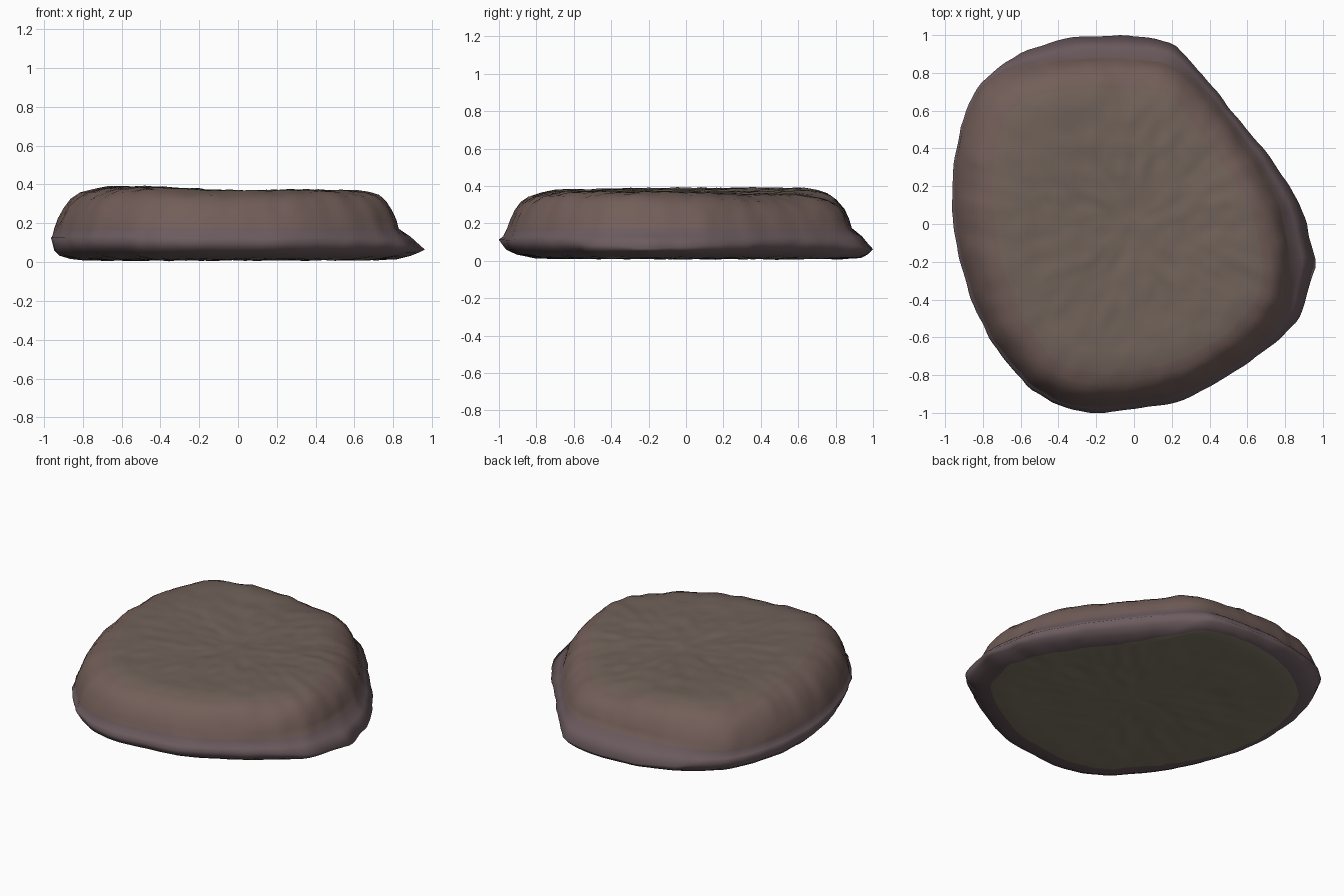
import bpy, bmesh, math
from mathutils import Vector, noise

if "Cube" in bpy.data.objects:
    bpy.data.objects.remove(bpy.data.objects["Cube"])

TAU = math.tau
SEGS = 160

# Outline of the widest rim, and of the raised body above it
RIM = [(0.1, .985), (-.1, 1), (-.32, .99), (-.55, .93), (-.7, .84), (-.82, .74), (-.9, .58),
       (-.955, .35), (-.965, .1), (-.935, -.15), (-.87, -.38), (-.76, -.62), (-.55, -.88),
       (-.38, -.97), (-.2, -1), (0, -.98), (.2, -.95), (.35, -.89), (.6, -.74), (.78, -.6),
       (.88, -.5), (.92, -.35), (.975, -.2), (.93, -.1), (.91, .03), (.85, .15), (.72, .36),
       (.55, .56), (.38, .77), (.22, .95)]
BODY = [(0, .89), (-.2, .9), (-.45, .88), (-.7, .82), (-.82, .725), (-.9, .57), (-.95, .35),
        (-.96, .1), (-.93, -.15), (-.86, -.38), (-.75, -.62), (-.54, -.87), (-.38, -.95),
        (-.2, -.97), (0, -.95), (.2, -.91), (.35, -.86), (.58, -.72), (.73, -.58), (.81, -.45),
        (.84, -.3), (.83, -.1), (.79, .1), (.67, .33), (.51, .55), (.35, .74), (.25, .83), (.15, .88)]


def radii(points):
    """Radius of an outline at each of SEGS even angles, straight between the points."""
    pts = sorted((Vector(p) for p in points), key=lambda p: math.atan2(p.y, p.x) % TAU)
    out = []
    for i in range(SEGS):
        d = Vector((math.cos(i / SEGS * TAU), math.sin(i / SEGS * TAU)))
        for p, q in zip(pts, pts[1:] + pts[:1]):
            if p.cross(d) >= 0 and d.cross(q) > 0:
                out.append(p.cross(q - p) / d.cross(q - p))
                break
    return [(out[i - 1] + 2 * out[i] + out[(i + 1) % SEGS]) / 4 for i in range(SEGS)]


rim, body = radii(RIM), radii(BODY)

# Rings from underside to top: (blend rim->body, inset, scale, height)
RINGS = [(0, .18, n / 14, .012) for n in range(1, 14)]
RINGS += [(0, .15, 1, .017), (0, .075, 1, .033), (0, .03, 1, .06), (0, 0, 1, None), (.55, .005, 1, .13),
          (1, .01, 1, .175), (1, .025, 1, .22), (1, .05, 1, .27), (1, .08, 1, .31),
          (1, .12, 1, .34), (1, .17, 1, .358), (1, .24, 1, .37)]
RINGS += [(1, .24, n / 16, .37) for n in range(15, 0, -1)]
LAST_BOTTOM, FIRST_SIDE, FIRST_TOP = 13, 18, 23


def blob(co, x, y, size):
    return math.exp(-((co.x - x) ** 2 + (co.y - y) ** 2) / size ** 2)


def bump(co):
    """Fine lumps over the meat; top is high at left, sunk at back right and dented at the back."""
    n = noise.noise(co * 13) * .009 + noise.noise(co * 5 + Vector((3, 1, 7))) * .006
    if co.z > .15:
        k = (co.z - .15) / .22
        left = max(0, min(1, -co.x * 2 + co.y * .3))
        co.z += k * (.018 * left + n - .034 * blob(co, .55, .6, .45)
                     - .02 * blob(co, 0, .72, .18) - .01 * blob(co, -.15, 0, .3))
    if co.z > .025:
        k = 1 + n * .7
        co.x, co.y = co.x * k, co.y * k
    else:
        co.z = max(0, co.z + n * .8)
    return co


bm = bmesh.new()
loops = []
for blend, inset, scale, z in RINGS:
    loop = []
    for i in range(SEGS):
        a = i / SEGS * TAU
        lip = rim[i] - body[i]
        back = max(0, math.sin(a)) ** 6
        left = max(0, -math.cos(a))
        if blend == 1:
            soft = 1 + .25 * left
        else:
            soft = 1 - .6 * back - .45 * left ** 6 + .3 * max(0, math.cos(a - math.radians(235))) ** 2
        r = (rim[i] + (body[i] - rim[i]) * blend - inset * soft) * scale
        h = max(.065, .13 - .55 * lip) - .01 * back if z is None else z
        h = min(h, .05) if z == .06 and lip > .06 else h
        loop.append(bm.verts.new(bump(Vector((r * math.cos(a), r * math.sin(a), h)))))
    loops.append(loop)
for k, (lo, hi) in enumerate(zip(loops, loops[1:])):
    for i in range(SEGS):
        j = (i + 1) % SEGS
        f = bm.faces.new((lo[i], lo[j], hi[j], hi[i]))
        f.material_index = sum(k >= s for s in (LAST_BOTTOM, FIRST_SIDE, FIRST_TOP))
# Close the middle of the underside and the top
for loop, slot in ((loops[0], 0), (loops[-1], 3)):
    c = bm.verts.new(sum((v.co for v in loop), Vector()) / SEGS)
    for i in range(SEGS):
        bm.faces.new((loop[i], loop[(i + 1) % SEGS], c)).material_index = slot
bmesh.ops.recalc_face_normals(bm, faces=bm.faces)

mesh = bpy.data.meshes.new("patty")
bm.to_mesh(mesh)
bm.free()
for name, col in (("underside", (.215, .185, .135, 1)), ("rim_meat", (.15, .105, .115, 1)),
                  ("side_meat", (.17, .112, .1, 1)), ("seared_top", (.165, .122, .102, 1))):
    m = bpy.data.materials.new(name)
    m.diffuse_color = col
    m.use_nodes = True
    m.node_tree.nodes["Principled BSDF"].inputs["Base Color"].default_value = m.diffuse_color
    mesh.materials.append(m)
patty = bpy.data.objects.new("patty", mesh)
bpy.context.collection.objects.link(patty)
for p in mesh.polygons:
    p.use_smooth = True
